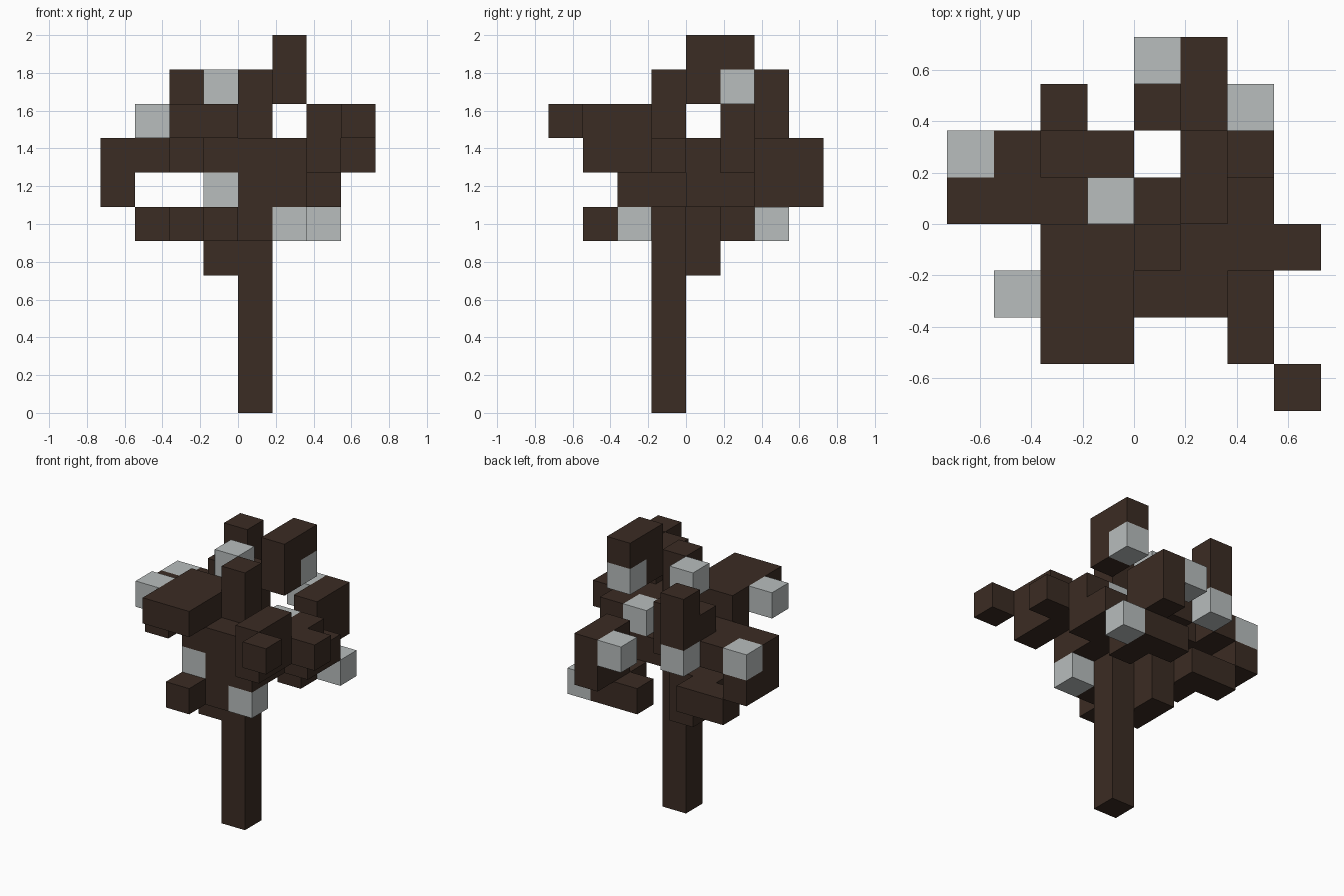
import bpy
import bmesh
from mathutils import Vector
from itertools import product

if "Cube" in bpy.data.objects:
    bpy.data.objects.remove(bpy.data.objects["Cube"], do_unlink=True)

UNIT = 2 / 11  # edge of one block


def material(name, rgb):
    mat = bpy.data.materials.new(name)
    mat.use_nodes = True
    mat.diffuse_color = (*rgb, 1)
    bsdf = next(n for n in mat.node_tree.nodes if n.type == "BSDF_PRINCIPLED")
    bsdf.inputs["Base Color"].default_value = (*rgb, 1)
    bsdf.inputs["Roughness"].default_value = 0.9
    return mat


bark = material("dark bark", (0.044, 0.025, 0.017))
leaf = material("pale grey", (0.48, 0.51, 0.51))


def box(x, y, z, wide=1, deep=1, high=1):
    """Block cells filled by one box, counted from its lowest corner."""
    return {(x + i, y + j, z + k)
            for i, j, k in product(range(wide), range(deep), range(high))}


# Wooden parts, each a union of boxes
wood = {
    "trunk": box(0, -1, 0, high=10),
    "front_fork": box(0, -2, 5, high=3) | box(1, -2, 6, deep=2, high=2),
    "front_right_twig": box(-1, -2, 7) | box(-1, -3, 5),
    "front_right_canopy": box(-2, -3, 8, wide=2, deep=3) | box(-2, -1, 7),
    "front_left_branch": box(2, -1, 7, wide=2) | box(2, -3, 7, deep=2, high=2)
    | box(3, -4, 8),
    "back_left_branch": box(0, 0, 6, wide=2) | box(2, 0, 6, high=2)
    | box(2, 1, 6) | box(1, 2, 6, deep=2, high=2),
    "back_left_low_branch": box(1, 1, 5, deep=2) | box(0, 2, 5),
    "back_right_low_branch": box(-1, -1, 4, deep=2) | box(-2, 0, 5, wide=2)
    | box(-3, 1, 5, wide=2),
    "right_branch": box(-4, 0, 6, deep=2) | box(-4, 0, 7, wide=3)
    | box(-3, 1, 7),
    "back_right_branch": box(-1, 1, 7) | box(-2, 1, 8, wide=2)
    | box(-2, 2, 8, high=2),
    "top_branch": box(1, 0, 9, high=2) | box(1, 1, 10),
}

# Pale blocks at the branch ends
pale = {
    "top_left_leaf": box(1, 1, 9),
    "top_right_leaf": box(-1, 0, 9),
    "front_right_leaf": box(-3, -2, 8),
    "inner_leaf": box(1, 0, 7),
    "back_leaf": box(0, 3, 7),
    "back_right_leaf": box(-2, 2, 7),
    "right_leaf": box(-4, 1, 7),
    "front_leaf": box(-1, -2, 6),
    "low_front_leaf": box(1, -2, 5),
    "low_back_leaf": box(2, 2, 5),
}

filled = set().union(*wood.values(), *pale.values())


def build(name, cells, mat):
    """Mesh the exposed sides of the cells and join flat areas."""
    bm = bmesh.new()
    for cell in sorted(cells):
        centre = Vector(cell) + Vector((0.5, 0.5, 0.5))
        for axis, sign in product(range(3), (-1, 1)):
            normal = Vector((0, 0, 0))
            normal[axis] = sign
            if tuple(int(c + n) for c, n in zip(cell, normal)) in filled:
                continue
            u = Vector((0, 0, 0))
            u[(axis + 1) % 3] = 0.5
            v = normal.cross(u)
            mid = centre + normal / 2
            corners = (mid - u - v, mid + u - v, mid + u + v, mid - u + v)
            bm.faces.new([bm.verts.new(p * UNIT) for p in corners])
    bmesh.ops.remove_doubles(bm, verts=bm.verts, dist=0.001)
    bmesh.ops.dissolve_limit(bm, angle_limit=0.01, verts=bm.verts, edges=bm.edges)
    mesh = bpy.data.meshes.new(name)
    bm.to_mesh(mesh)
    bm.free()
    mesh.materials.append(mat)
    bpy.context.collection.objects.link(bpy.data.objects.new(name, mesh))


for parts, mat in ((wood, bark), (pale, leaf)):
    for name, cells in parts.items():
        build(name, cells, mat)
